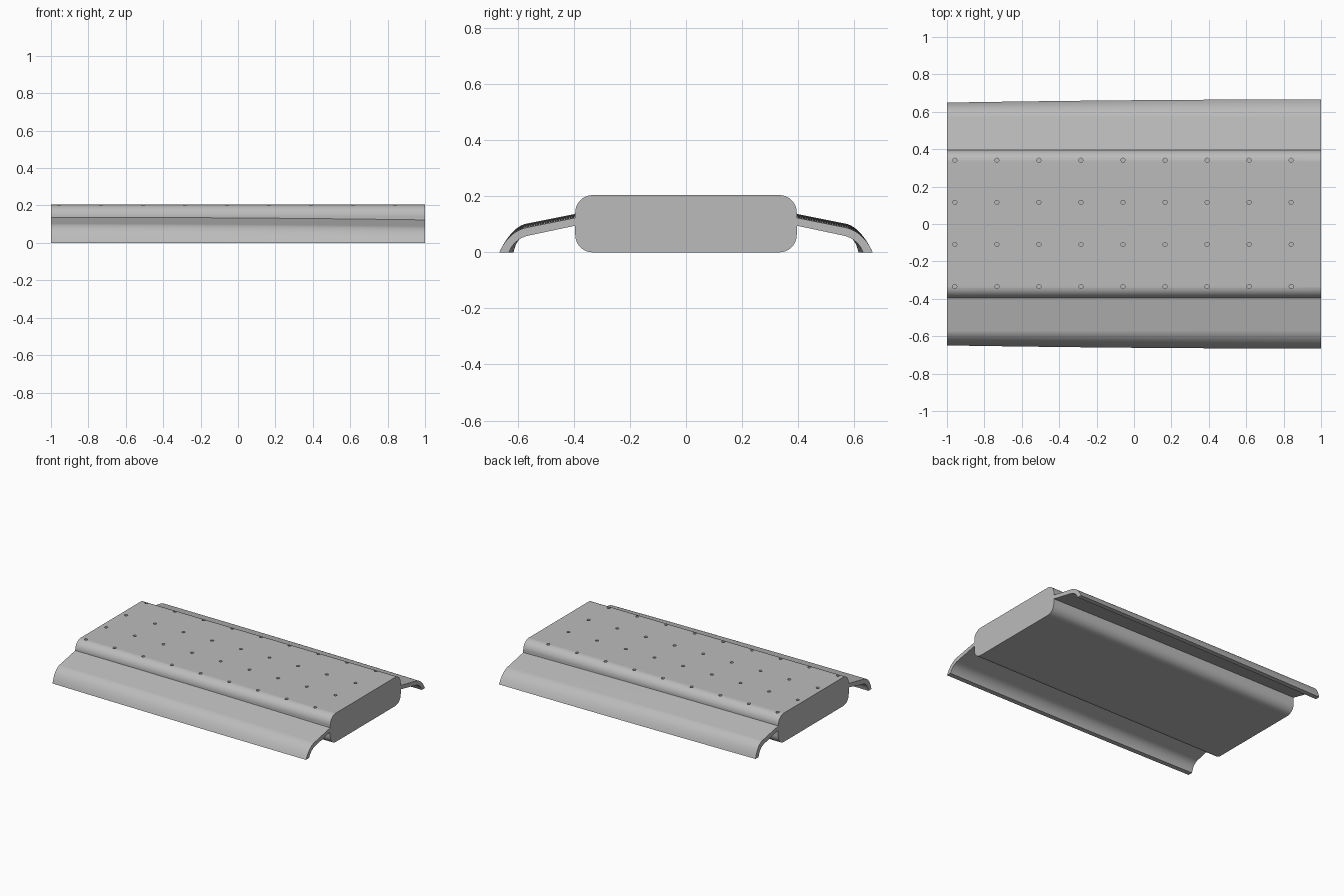
import bpy, bmesh, math
from mathutils import Matrix, Vector

cube = bpy.data.objects.get("Cube")
if cube:
    bpy.data.objects.remove(cube, do_unlink=True)

grey = bpy.data.materials.new("plain grey")
grey.use_nodes = True
colour = (0.5, 0.5, 0.5, 1)
grey.diffuse_color = colour
grey.node_tree.nodes["Principled BSDF"].inputs["Base Color"].default_value = colour


def make_object(name, bm):
    bmesh.ops.recalc_face_normals(bm, faces=bm.faces)
    mesh = bpy.data.meshes.new(name)
    bm.to_mesh(mesh)
    bm.free()
    mesh.materials.append(grey)
    obj = bpy.data.objects.new(name, mesh)
    bpy.context.collection.objects.link(obj)
    return obj


def loft(name, sections):
    """Skin closed cross-sections and cap both ends."""
    bm = bmesh.new()
    rings = [[bm.verts.new(p) for p in section] for section in sections]
    for a, b in zip(rings, rings[1:]):
        for i in range(len(a)):
            j = (i + 1) % len(a)
            bm.faces.new((a[i], a[j], b[j], b[i]))
    bm.faces.new(rings[0])
    bm.faces.new(rings[-1])
    return make_object(name, bm)


def smooth(obj):
    bpy.ops.object.select_all(action='DESELECT')
    obj.select_set(True)
    bpy.context.view_layer.objects.active = obj
    bpy.ops.object.shade_smooth_by_angle(angle=math.radians(30))
    weighted = obj.modifiers.new("weighted normals", 'WEIGHTED_NORMAL')
    weighted.keep_sharp = True


# Main slab: rounded rectangle run along x
half_width, height, radius, steps = 0.395, 0.204, 0.062, 10
outline = []
for corner, (sy, top) in enumerate([(1, 1), (-1, 1), (-1, 0), (1, 0)]):
    cy = sy * (half_width - radius)
    cz = height - radius if top else radius
    for i in range(steps + 1):
        a = math.pi / 2 * (corner + i / steps)
        outline.append((cy + radius * math.cos(a), cz + radius * math.sin(a)))
slab = loft("slab", [[(x, y, z) for y, z in outline] for x in (-1, 1)])

# Grid of small blind holes in the top
bm = bmesh.new()
for col in range(9):
    for row in range(4):
        place = Matrix.Translation((-0.958 + 0.2248 * col, -0.334 + 0.225 * row, height))
        bmesh.ops.create_cone(bm, cap_ends=True, segments=16, radius1=0.011,
                              radius2=0.011, depth=0.05, matrix=place)
cutter = make_object("hole_cutter", bm)
cutter.hide_render = True
cut = slab.modifiers.new("holes", 'BOOLEAN')
cut.operation = 'DIFFERENCE'
cut.solver = 'EXACT'
cut.object = cutter
bpy.context.view_layer.objects.active = slab
bpy.ops.object.modifier_apply(modifier=cut.name)
bpy.data.objects.remove(cutter, do_unlink=True)
smooth(slab)


# Side flanges: thin sloped plates curling down to the ground
def curl(start, control, end, count=12):
    s, c, e = Vector(start), Vector(control), Vector(end)
    ts = [i / count for i in range(count + 1)]
    return [s * (1 - t) ** 2 + c * 2 * t * (1 - t) + e * t * t for t in ts]


outer = [Vector((0.385, 0.125))] + curl((0.57, 0.088), (0.632, 0.074), (0.666, 0))
inner = [Vector((0.385, 0.097))] + curl((0.56, 0.06), (0.61, 0.05), (0.632, 0))
profile = outer + inner[::-1]


def flange_section(x, side):
    t = (x + 1) / 2
    points = []
    for y, z in profile:
        w = min(z / 0.085, 1)
        points.append((x, side * (y - 0.017 * (1 - t) ** 2 * (1 - w)),
                       z + 0.014 * (1 - t * t) * w))
    return points


for name, side in (("front_flange", -1), ("back_flange", 1)):
    smooth(loft(name, [flange_section(-1 + i / 6, side) for i in range(13)]))
